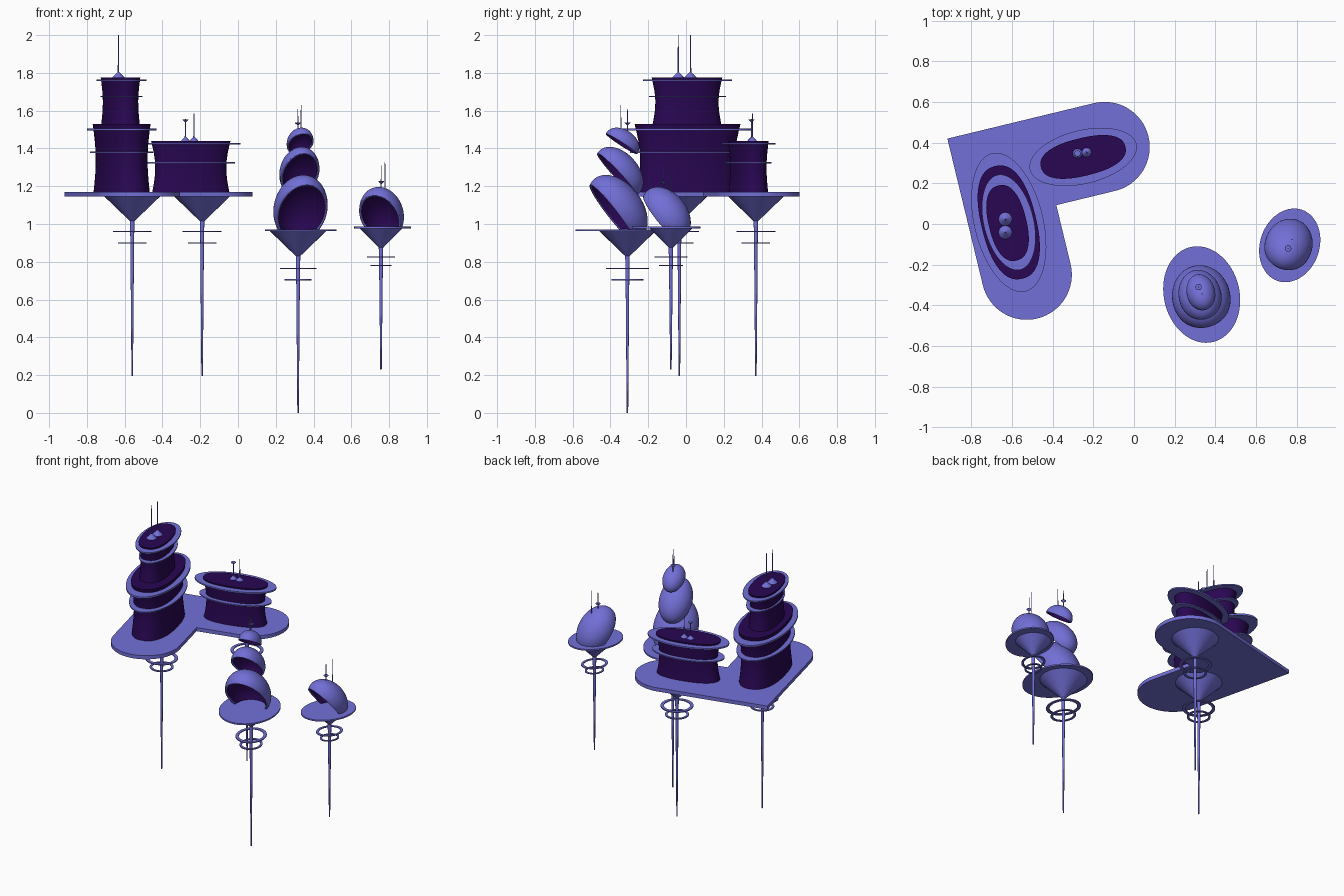
import bpy, bmesh, math
from mathutils import Matrix, Vector

if "Cube" in bpy.data.objects:
    bpy.data.objects.remove(bpy.data.objects["Cube"])


def material(name, rgb):
    m = bpy.data.materials.new(name)
    m.diffuse_color = (*rgb, 1)
    m.use_nodes = True
    m.node_tree.nodes["Principled BSDF"].inputs["Base Color"].default_value = m.diffuse_color
    return m


LIGHT = material("lavender", (0.17, 0.16, 0.68))
DARK = material("dark_glass", (0.022, 0.002, 0.085))
YAW = math.radians(13.6)


def finish(name, bm, mats, smooth=True):
    me = bpy.data.meshes.new(name)
    bmesh.ops.recalc_face_normals(bm, faces=bm.faces)
    bm.to_mesh(me)
    bm.free()
    ob = bpy.data.objects.new(name, me)
    bpy.context.collection.objects.link(ob)
    for m in mats:
        me.materials.append(m)
    if smooth:
        bpy.ops.object.select_all(action='DESELECT')
        ob.select_set(True)
        bpy.context.view_layer.objects.active = ob
        bpy.ops.object.shade_smooth_by_angle(angle=math.radians(35))
    return ob


def oval(center, a, b, yaw, n=2.0, steps=64):
    """Rounded outline: half width a in x, half depth b in y, turned by yaw."""
    pts = []
    for i in range(steps):
        t = 2 * math.pi * i / steps
        c, s = math.cos(t), math.sin(t)
        x = a * math.copysign(abs(c) ** (2 / n), c)
        y = b * math.copysign(abs(s) ** (2 / n), s)
        pts.append((center[0] + x * math.cos(yaw) - y * math.sin(yaw),
                    center[1] + x * math.sin(yaw) + y * math.cos(yaw)))
    return pts


def loft(name, layers, mat, closed=False):
    """Skin a stack of (outline, z); closed joins last to first (a ring)."""
    bm = bmesh.new()
    loops = [[bm.verts.new((x, y, z)) for x, y in pts] for pts, z in layers]
    n = len(loops[0])
    pairs = list(zip(loops, loops[1:]))
    if closed:
        pairs.append((loops[-1], loops[0]))
    for lo, hi in pairs:
        for i in range(n):
            j = (i + 1) % n
            bm.faces.new((lo[i], lo[j], hi[j], hi[i]))
    if not closed:
        bm.faces.new(loops[0])
        bm.faces.new(loops[-1])
    return finish(name, bm, [mat])


def ring(name, c, z, outer, inner, yaw=0, th=0.008):
    o, i = oval(c, *outer, yaw), oval(c, *inner, yaw)
    h = th / 2
    return loft(name, [(o, z - h), (o, z + h), (i, z + h), (i, z - h)], LIGHT, True)


def turned(name, c, profile, steps=32):
    """Round part from (radius, z) pairs."""
    return loft(name, [(oval(c, r, r, 0, steps=steps), z) for r, z in profile], LIGHT)


def keel(name, c, top, r, neck, tip, hoops, stretch=1.0, yaw=0):
    """Cone and long spike below a platform, with floating hoops."""
    turned(name + "_cone_spike", c, [(r, top), (0.012, neck), (0.010, neck - 0.1), (0.004, tip)])
    for k, (hr, hz) in enumerate(hoops):
        ring(f"{name}_hoop_{k}", c, hz, (hr, hr * stretch),
             (hr * 0.8, hr * stretch * 0.8), yaw, 0.006)


def antenna(name, c, base, tip, foot=0.0, cup=None):
    prof = [(0.003, base), (0.0015, tip)]
    if foot:
        prof = [(foot, base), (0.004, base + foot * 0.9), (0.002, tip)]
    turned(name, c, prof, 16)
    if cup:
        turned(name + "_cup", c, [(0.003, cup - 0.012), (0.016, cup), (0.015, cup + 0.002)], 16)


def block(name, c, z0, z1, a, b):
    """Dark building tier with a slight waist."""
    layers = []
    for k in range(9):
        t = k / 8
        s = 0.97 + 0.03 * t - 0.09 * math.sin(math.pi * t)
        layers.append((oval(c, a * s, b * s, YAW, 2.35), z0 + (z1 - z0) * t))
    loft(name, layers, DARK)


def pod(name, c, radii, tilt, cut, yaw, floor=None, th=0.013):
    """Hollow egg shell, sliced open on its front, dark inside."""
    bm = bmesh.new()
    bmesh.ops.create_uvsphere(bm, u_segments=48, v_segments=32, radius=1)
    bmesh.ops.scale(bm, vec=radii, verts=bm.verts)

    def slice_off(co, no):
        bmesh.ops.bisect_plane(bm, geom=bm.verts[:] + bm.edges[:] + bm.faces[:],
                               plane_co=co, plane_no=no, clear_outer=True)
    slice_off((0, -cut, 0), (0, -1, 0))
    m = (Matrix.Translation(Vector(c)) @ Matrix.Rotation(yaw, 4, 'Z')
         @ Matrix.Rotation(math.radians(tilt), 4, 'X'))
    bmesh.ops.transform(bm, matrix=m, verts=bm.verts)
    if floor:
        slice_off((0, 0, floor), (0, 0, -1))
    ob = finish(name, bm, [LIGHT, DARK])
    sol = ob.modifiers.new("shell", 'SOLIDIFY')
    sol.thickness = th
    sol.offset = -1
    sol.material_offset = 1
    sol.material_offset_rim = 0


def disc(name, c, z, a, b, yaw):
    o = oval(c, a, b, yaw)
    loft(name, [(o, z - 0.005), (o, z + 0.005)], LIGHT)


# L-shaped platform with two rounded arms
R, L = 0.222, 0.742
arc = [math.pi * i / 32 for i in range(33)]
local = [(0, 0)]
local += [(R - R * math.cos(t), -L - R * math.sin(t)) for t in arc]
local += [(2 * R, -2 * R)]
local += [(L + R * math.sin(t), -R - R * math.cos(t)) for t in arc]
plate = [(-0.918 + x * math.cos(YAW) - y * math.sin(YAW),
          0.42 + x * math.sin(YAW) + y * math.cos(YAW)) for x, y in local]
loft("main_platform", [(plate, 1.145), (plate, 1.17)], LIGHT)
for i, c in enumerate([(-0.56, -0.035), (-0.19, 0.37)]):
    keel(f"main_keel_{i}", c, 1.146, 0.148, 1.015, 0.195, [(0.103, 0.96), (0.075, 0.90)])

# Tall two-tier tower
T = (-0.616, 0.008)
block("tower_lower", T, 1.17, 1.53, 0.135, 0.285)
block("tower_upper", (-0.622, 0.005), 1.53, 1.775, 0.093, 0.19)
for i, (z, o, n, th) in enumerate([
        (1.38, (0.155, 0.31), (0.115, 0.245), 0.008),
        (1.50, (0.170, 0.35), (0.120, 0.255), 0.012),
        (1.675, (0.103, 0.208), (0.078, 0.163), 0.007),
        (1.76, (0.123, 0.24), (0.086, 0.177), 0.008)]):
    ring(f"tower_ledge_{i}", T, z, o, n, YAW, th)
for i, y in enumerate((-0.041, 0.024)):
    antenna(f"tower_antenna_{i}", (-0.633, y), 1.774, 2.0, 0.034)

# Low long building
B = (-0.25, 0.33)
block("annex", B, 1.17, 1.44, 0.214, 0.093)
ring("annex_ledge_0", B, 1.325, (0.24, 0.112), (0.18, 0.076), YAW)
ring("annex_ledge_1", B, 1.425, (0.27, 0.132), (0.2, 0.086), YAW, 0.01)
antenna("annex_antenna_0", (-0.278, 0.347), 1.439, 1.555, 0.024, 1.552)
antenna("annex_antenna_1", (-0.233, 0.352), 1.439, 1.585, 0.024)

# Triple-pod island
disc("stack_platform", (0.333, -0.347), 0.967, 0.186, 0.24, YAW)
keel("stack_keel", (0.318, -0.31), 0.965, 0.152, 0.83, 0.0,
     [(0.095, 0.765), (0.07, 0.705)], 1.22, YAW)
pod("stack_pod_0", (0.331, -0.362, 1.083), (0.143, 0.13, 0.2), 38, 0.041, YAW, 0.966)
pod("stack_pod_1", (0.325, -0.353, 1.276), (0.105, 0.1, 0.155), 43, 0.02, YAW)
pod("stack_pod_2", (0.329, -0.338, 1.43), (0.07, 0.07, 0.1), 57, 0.008, YAW, th=0.01)
antenna("stack_antenna_0", (0.317, -0.31), 1.49, 1.61, 0, 1.535)
antenna("stack_antenna_1", (0.334, -0.345), 1.49, 1.63)

# Single-pod island
yaw2 = math.radians(-19)
disc("single_platform", (0.766, -0.105), 0.981, 0.146, 0.185, yaw2)
keel("single_keel", (0.757, -0.08), 0.98, 0.116, 0.875, 0.23,
     [(0.073, 0.825), (0.053, 0.78)], 1.22, yaw2)
pod("single_pod", (0.76, -0.105, 1.054), (0.117, 0.11, 0.16), 39, 0.033, yaw2, 0.98)
antenna("single_antenna_0", (0.758, -0.12), 1.17, 1.31, 0, 1.225)
antenna("single_antenna_1", (0.778, -0.076), 1.16, 1.325)
